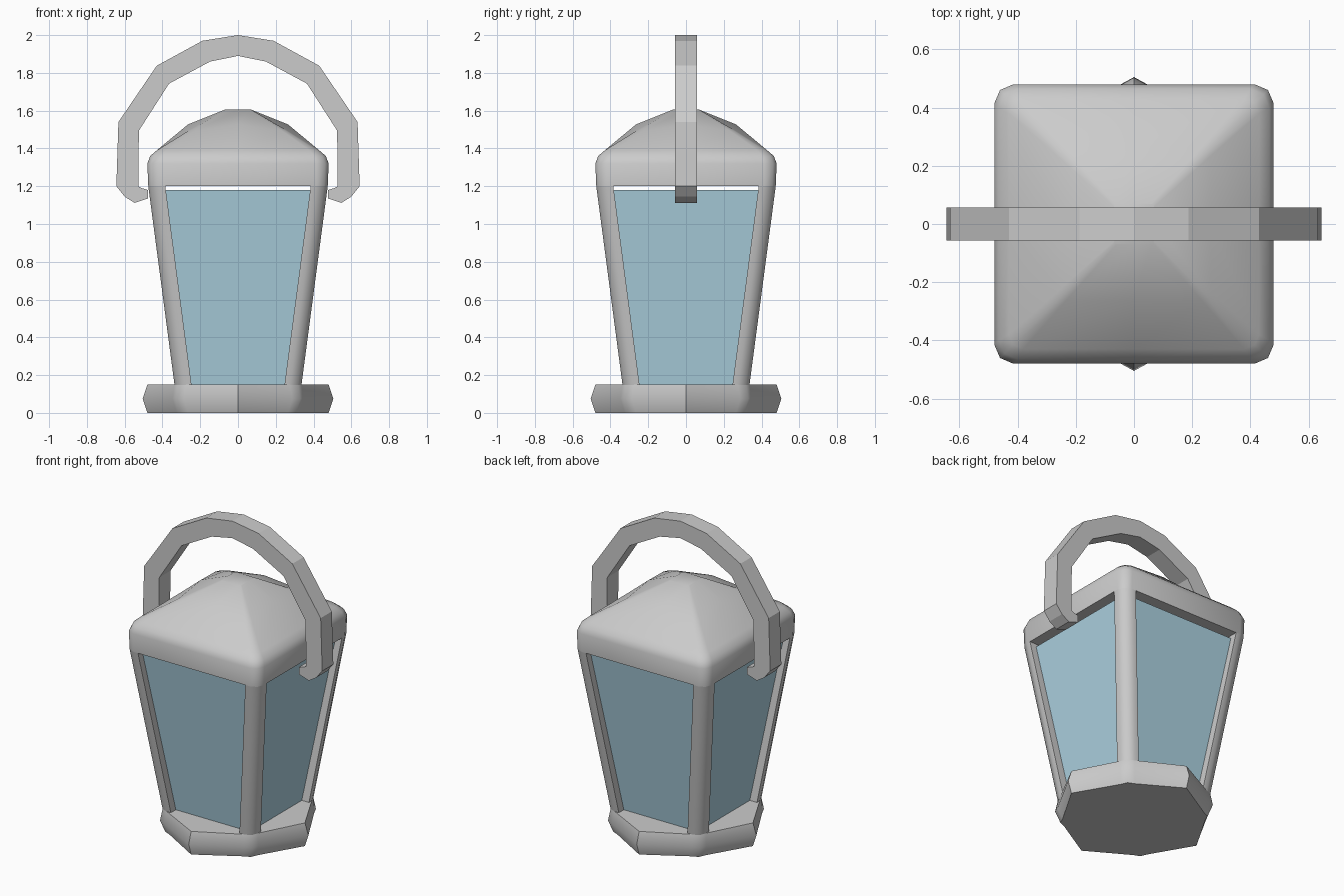
import bpy, bmesh, math
from math import cos, sin, pi

if "Cube" in bpy.data.objects:
    bpy.data.objects.remove(bpy.data.objects["Cube"])


def finish(name, bm, angle=None, mat=None):
    bmesh.ops.recalc_face_normals(bm, faces=bm.faces)
    me = bpy.data.meshes.new(name)
    bm.to_mesh(me)
    bm.free()
    ob = bpy.data.objects.new(name, me)
    bpy.context.collection.objects.link(ob)
    if mat:
        me.materials.append(mat)
    if angle:
        bpy.ops.object.select_all(action='DESELECT')
        ob.select_set(True)
        bpy.context.view_layer.objects.active = ob
        bpy.ops.object.shade_smooth_by_angle(angle=math.radians(angle))
    return ob


def loft(rings):
    bm = bmesh.new()
    vs = [[bm.verts.new(p) for p in r] for r in rings]
    n = len(vs[0])
    for a, b in zip(vs, vs[1:]):
        for i in range(n):
            j = (i + 1) % n
            bm.faces.new((a[i], a[j], b[j], b[i]))
    bm.faces.new(vs[0][::-1])
    bm.faces.new(vs[-1])
    return bm


def soft_square(h, b, z, z_mid=None, mid=None):
    # square with rounded corners; the middle of each side can be moved out or up
    pts = []
    for k in range(4):
        c, s = cos(k * pi / 2), sin(k * pi / 2)
        for x, y, zz in ((mid or h, 0, z if z_mid is None else z_mid),
                         (h, h - b, z), (h - b * .3, h - b * .3, z), (h - b, h, z)):
            pts.append((x * c - y * s, x * s + y * c, zz))
    return pts


# Base: sides pushed out to points, corners carrying the posts
base = [soft_square(.325, .06, 0, mid=.48), soft_square(.347, .06, .075, mid=.505),
        soft_square(.336, .06, .15, mid=.48)]
finish("base", loft(base), 50)

# Cap with rounded eaves and a domed roof
cap = [soft_square(.475, .06, 1.2), soft_square(.48, .065, 1.32),
       soft_square(.465, .065, 1.36), soft_square(.43, .05, 1.39),
       soft_square(.265, .03, 1.492, 1.527), soft_square(.07, .01, 1.605)]
finish("roof", loft(cap), 50)

# Four leaning corner posts, rounded on the outer edge
for k in range(4):
    c, s = cos(k * pi / 2), sin(k * pi / 2)
    rings = []
    for o, z in ((.335, .14), (.475, 1.2)):
        i, b = o - .09, .06
        sec = ((i, i), (o, i), (o, o - b), (o - b * .3, o - b * .3), (o - b, o), (i, o))
        rings.append([(x * c - y * s, x * s + y * c, z) for x, y in sec])
    finish(f"corner_post_{k + 1}", loft(rings), 50)

# Tapered glass box, its edges hidden inside the posts
glass = bpy.data.materials.new("glass_blue")
glass.diffuse_color = (.42, .65, .76, 1)
glass.use_nodes = True
glass.node_tree.nodes["Principled BSDF"].inputs["Base Color"].default_value = glass.diffuse_color
square = ((1, 1), (-1, 1), (-1, -1), (1, -1))
finish("glass", loft([[(x * h, y * h, z) for x, y in square]
                      for h, z in ((.285, .15), (.43, 1.18))]), mat=glass)

# Carrying handle: pairs of outer and inner points, mirrored over x
half = [((.476, 1.135), (.476, 1.18)),
        ((.548, 1.112), (.51, 1.19)), ((.60, 1.145), (.527, 1.198)),
        ((.644, 1.2), (.527, 1.21)), ((.633, 1.54), (.525, 1.494)),
        ((.43, 1.838), (.365, 1.743)), ((.188, 1.97), (.148, 1.86))]
path = half + [((0, 2), (0, 1.89))] + [((-a, b), (-c, d)) for (a, b), (c, d) in reversed(half)]
w = .057
finish("handle", loft([[(o[0], -w, o[1]), (o[0], w, o[1]),
                        (n[0], w, n[1]), (n[0], -w, n[1])] for o, n in path]))
